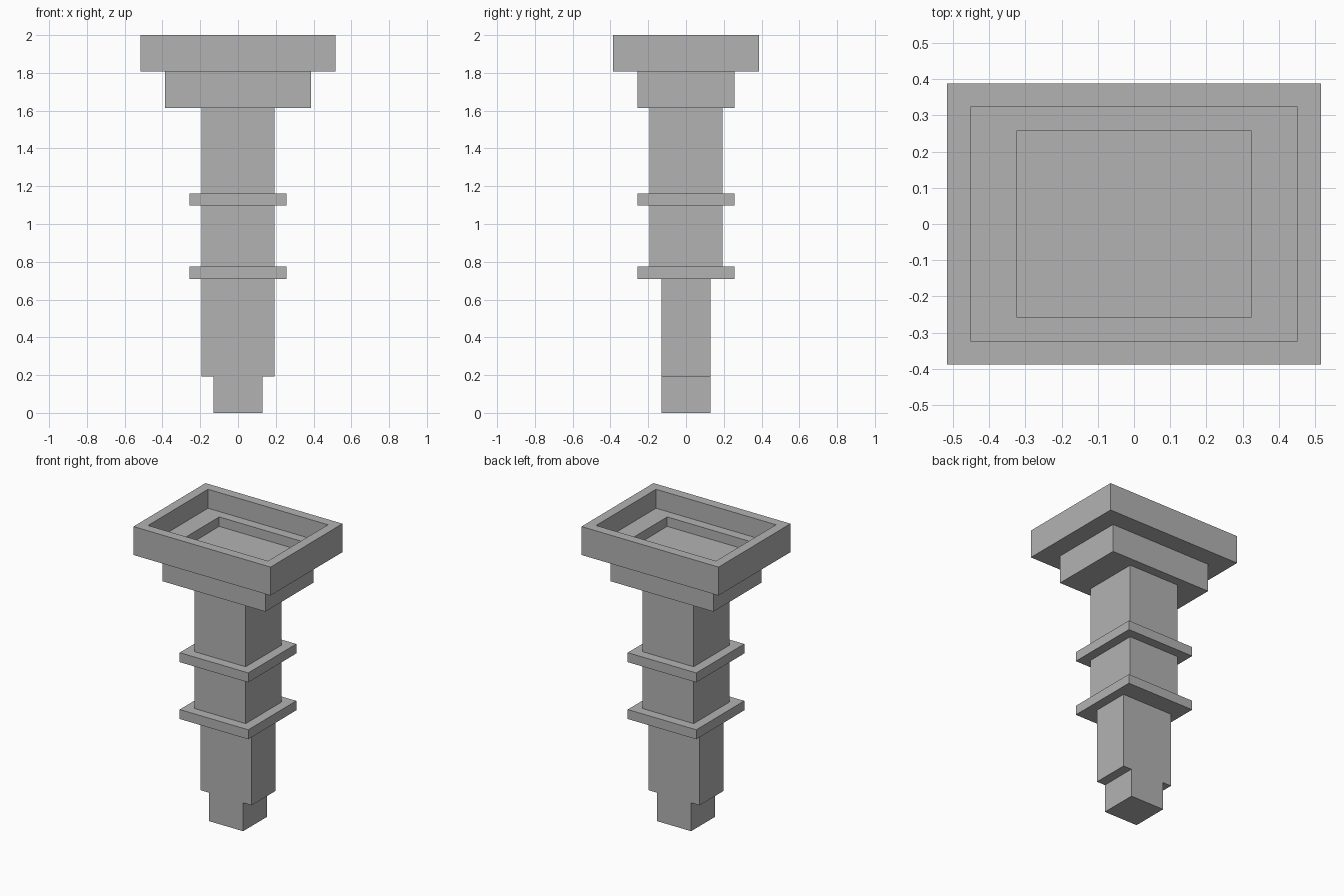
import bpy
import bmesh

if "Cube" in bpy.data.objects:
    bpy.data.objects.remove(bpy.data.objects["Cube"], do_unlink=True)

U = 2 / 31  # grid step: the pillar is 31 steps tall

# Single stone colour
stone = bpy.data.materials.new("grey_stone")
stone.use_nodes = True
grey = (0.45, 0.45, 0.45, 1)
stone.diffuse_color = grey
stone.node_tree.nodes["Principled BSDF"].inputs["Base Color"].default_value = grey


def stack(name, sections):
    """Skin a chain of rectangles (half x, half y, z), capped at both ends."""
    bm = bmesh.new()
    loops = []
    for hx, hy, z in sections:
        corners = ((-hx, -hy), (hx, -hy), (hx, hy), (-hx, hy))
        loops.append([bm.verts.new((x * U, y * U, z * U)) for x, y in corners])
    for low, high in zip(loops, loops[1:]):
        for i in range(4):
            j = (i + 1) % 4
            bm.faces.new((low[i], low[j], high[j], high[i]))
    bm.faces.new(loops[0][::-1])
    bm.faces.new(loops[-1])
    mesh = bpy.data.meshes.new(name)
    bm.to_mesh(mesh)
    bm.free()
    mesh.materials.append(stone)
    obj = bpy.data.objects.new(name, mesh)
    bpy.context.collection.objects.link(obj)
    return obj


def block(name, hx, hy, bottom, top):
    return stack(name, [(hx, hy, bottom), (hx, hy, top)])


# Shaft, from the foot upwards
block("foot", 2, 2, 0, 3)
block("lower_shaft", 3, 2, 3, 11)
block("lower_ring", 4, 4, 11, 12)
block("middle_shaft", 3, 3, 12, 17)
block("upper_ring", 4, 4, 17, 18)
block("upper_shaft", 3, 3, 18, 25)

# Collar and rim in one skin, stepping down inside to a two-level basin
stack("basin", [
    (6, 4, 25), (6, 4, 28),
    (8, 6, 28), (8, 6, 31),
    (7, 5, 31), (7, 5, 29),
    (5, 4, 29), (5, 4, 28),
])
